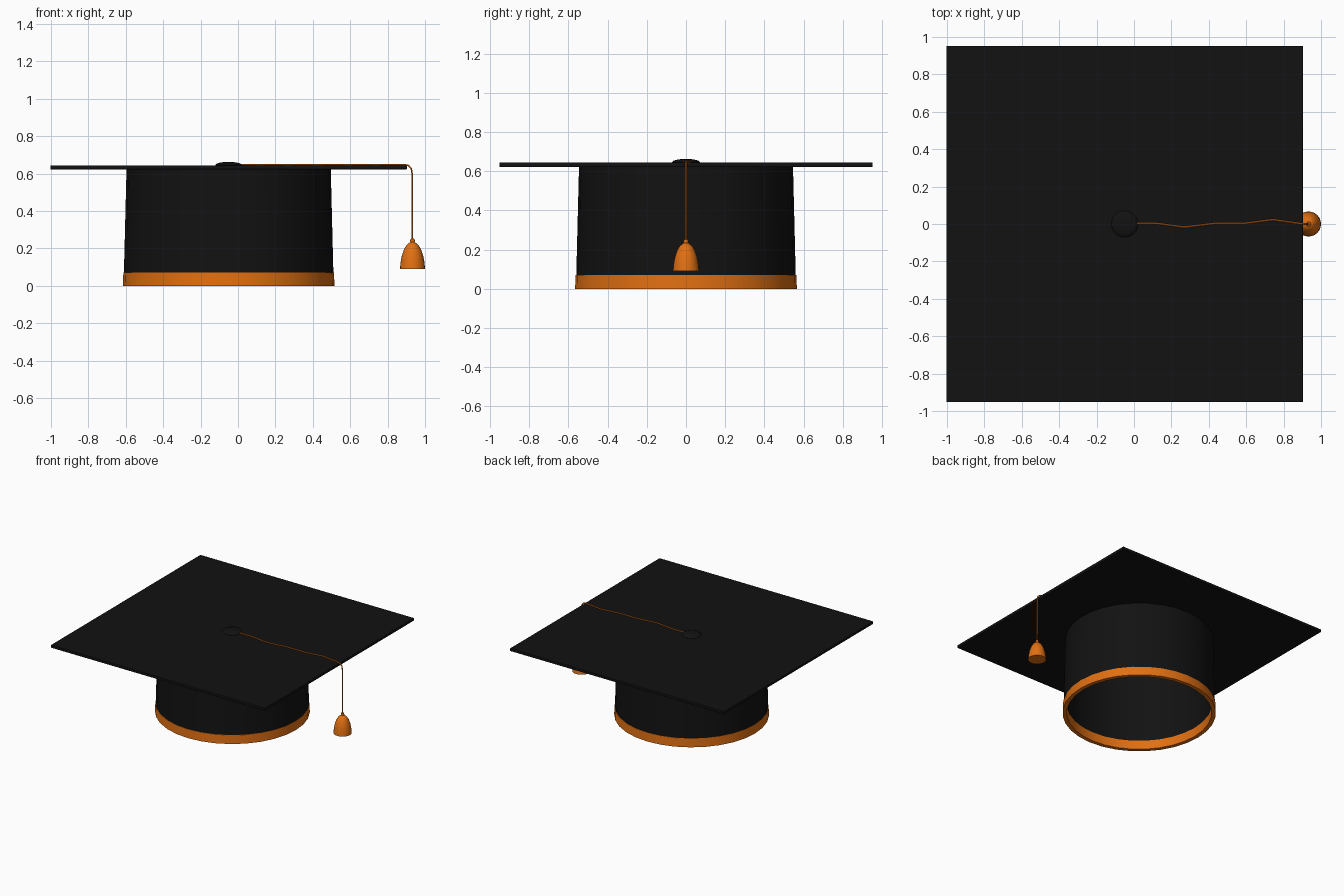
import bpy, math

if "Cube" in bpy.data.objects:
    bpy.data.objects.remove(bpy.data.objects["Cube"])

CX = -0.05      # centre of the cap
TX = 0.933      # centre of the tassel


def material(name, rgb):
    m = bpy.data.materials.new(name)
    m.diffuse_color = (*rgb, 1)
    m.use_nodes = True
    m.node_tree.nodes["Principled BSDF"].inputs["Base Color"].default_value = m.diffuse_color
    return m


black = material("black_cloth", (0.006, 0.006, 0.006))
orange = material("orange_trim", (0.75, 0.16, 0.006))


def finish(ob, mat, angle=35):
    ob.data.materials.append(mat)
    bpy.ops.object.select_all(action='DESELECT')
    ob.select_set(True)
    bpy.context.view_layer.objects.active = ob
    bpy.ops.object.shade_smooth_by_angle(angle=math.radians(angle))


def lathe(name, profile, x, sides, mat, closed=False):
    """Spin (radius, z) points about a vertical axis; radius 0 makes a pole."""
    verts, rings, faces = [], [], []
    for r, z in profile:
        n = 1 if r == 0 else sides
        rings.append([len(verts) + i for i in range(n)])
        verts += [(x + r * math.cos(2 * math.pi * i / sides),
                   r * math.sin(2 * math.pi * i / sides), z) for i in range(n)]
    pairs = list(zip(rings, rings[1:])) + ([(rings[-1], rings[0])] if closed else [])
    for a, b in pairs:
        for i in range(sides):
            j = (i + 1) % sides
            quad = [a[i % len(a)], a[j % len(a)], b[j % len(b)], b[i % len(b)]]
            faces.append(list(dict.fromkeys(quad)))
    me = bpy.data.meshes.new(name)
    me.from_pydata(verts, [], faces)
    ob = bpy.data.objects.new(name, me)
    bpy.context.collection.objects.link(ob)
    finish(ob, mat)
    return ob


# Hollow skull cap and the trim band round its opening
lathe("skull_cap", [(0.560, 0.07), (0.546, 0.625), (0.522, 0.625), (0.535, 0.07)],
      CX, 32, black, closed=True)
lathe("trim_band", [(0.566, 0), (0.563, 0.07), (0.532, 0.07), (0.535, 0)],
      CX, 32, orange, closed=True)

# Square board with softened edges
bpy.ops.mesh.primitive_cube_add(size=1, location=(CX, 0, 0.633))
board = bpy.context.object
board.name = "board"
board.scale = (1.906, 1.906, 0.023)
bpy.ops.object.transform_apply(location=False, rotation=False, scale=True)
bevel = board.modifiers.new("soft_edge", 'BEVEL')
bevel.width = 0.004
bevel.segments = 2
finish(board, black)

# Button in the middle of the board
lathe("button", [(0, 0.640), (0.066, 0.640), (0.071, 0.646), (0.064, 0.653),
                 (0.045, 0.659), (0.022, 0.662), (0, 0.663)], CX, 32, black)

# Cord wandering over the board and hanging off its edge
path = [(0.0, 0.003, 0.648), (0.12, 0.003, 0.648), (0.27, -0.017, 0.648),
        (0.43, 0.003, 0.648), (0.59, 0.003, 0.648), (0.74, 0.023, 0.648),
        (0.89, 0.002, 0.648), (0.912, 0, 0.643), (0.926, 0, 0.628),
        (0.931, 0, 0.600), (TX, 0, 0.240)]
cu = bpy.data.curves.new("cord", 'CURVE')
cu.dimensions = '3D'
cu.bevel_depth = 0.0045
cu.bevel_resolution = 1
cu.use_fill_caps = True
sp = cu.splines.new('POLY')
sp.points.add(len(path) - 1)
for p, co in zip(sp.points, path):
    p.co = (*co, 1)
cord = bpy.data.objects.new("cord", cu)
bpy.context.collection.objects.link(cord)
cu.materials.append(orange)

# Tassel: small knot above a bell-shaped skirt
lathe("tassel_knot", [(0, 0.228), (0.010, 0.231), (0.013, 0.241), (0.010, 0.251),
                      (0, 0.254)], TX, 12, orange, )
lathe("tassel_skirt", [(0, 0.090), (0.067, 0.090), (0.064, 0.125), (0.057, 0.162),
                       (0.046, 0.195), (0.031, 0.219), (0.014, 0.233), (0, 0.236)],
      TX, 24, orange)
